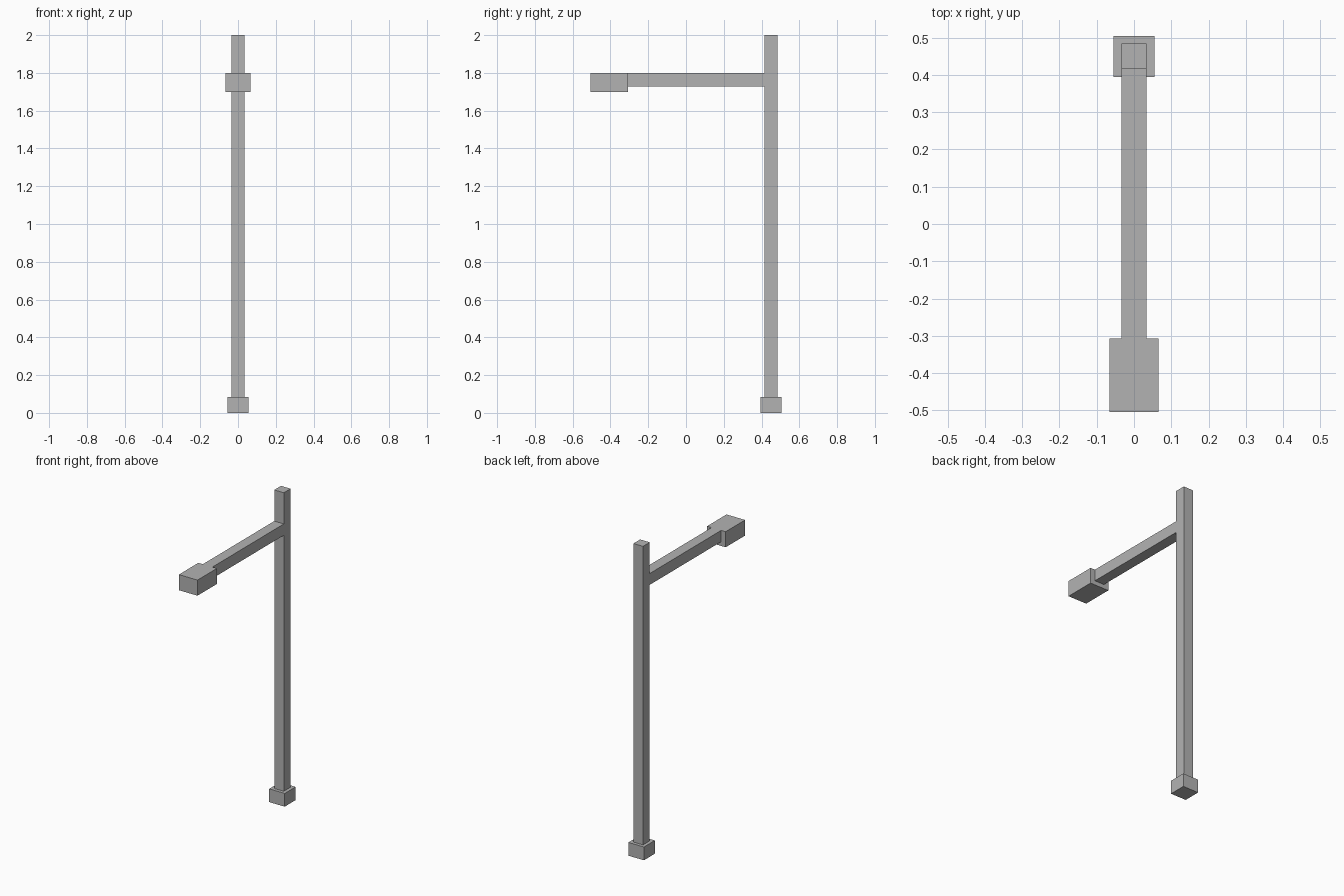
import bpy

cube = bpy.data.objects.get("Cube")
if cube:
    bpy.data.objects.remove(cube, do_unlink=True)

# Single grey paint for the whole lamp post
grey = bpy.data.materials.new("grey metal")
grey.use_nodes = True
colour = (0.45, 0.45, 0.45, 1)
grey.diffuse_color = colour
grey.node_tree.nodes["Principled BSDF"].inputs["Base Color"].default_value = colour


def box(name, half_width, y_range, z_range):
    """Box centred on x = 0, spanning the given y and z ranges."""
    (y0, y1), (z0, z1) = y_range, z_range
    bpy.ops.mesh.primitive_cube_add(size=1, location=(0, (y0 + y1) / 2, (z0 + z1) / 2))
    obj = bpy.context.object
    obj.name = name
    obj.scale = (2 * half_width, y1 - y0, z1 - z0)
    bpy.ops.object.transform_apply(location=False, rotation=False, scale=True)
    obj.data.materials.append(grey)
    return obj


POLE_HALF = 0.034
POLE_Y = 0.45
BASE_HALF = 0.055
BASE_TOP = 0.085
HEAD_BACK = -0.308
ARM_TOP = 1.8

# Foot block and upright
box("base", BASE_HALF, (POLE_Y - BASE_HALF, POLE_Y + BASE_HALF), (0, BASE_TOP))
box("pole", POLE_HALF, (POLE_Y - POLE_HALF, POLE_Y + POLE_HALF), (BASE_TOP, 2))

# Arm reaching forward, with the lamp head flush to its top
box("arm", POLE_HALF, (HEAD_BACK, POLE_Y - POLE_HALF), (1.727, ARM_TOP))
box("lamp_head", 0.066, (-0.505, HEAD_BACK), (1.7, ARM_TOP))
